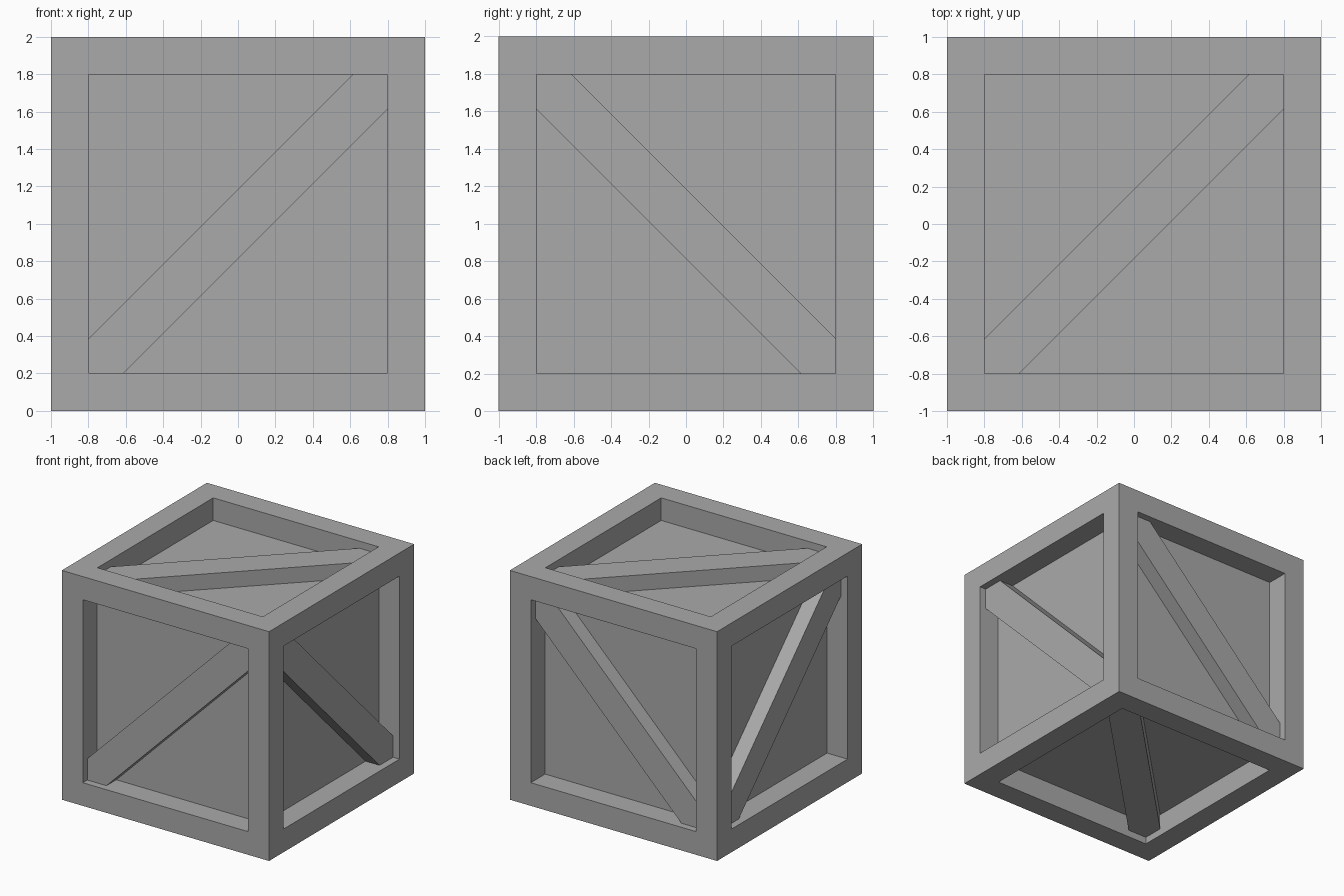
import bpy, bmesh
from mathutils import Matrix, Vector

RAIL = 0.202      # width of the frame rails
PANEL = 0.803     # distance of the panels from the centre
BRACE = 0.938     # distance of the brace faces from the centre
BAND = 0.186      # brace half width, measured along an axis

old = bpy.data.objects.get("Cube")
if old:
    bpy.data.objects.remove(old)

# One plain grey for the whole crate
grey = bpy.data.materials.new("crate_grey")
grey.use_nodes = True
colour = (0.4, 0.4, 0.4, 1)
grey.diffuse_color = colour
grey.node_tree.nodes["Principled BSDF"].inputs["Base Color"].default_value = colour


def add_object(name, bm):
    bmesh.ops.recalc_face_normals(bm, faces=bm.faces)
    mesh = bpy.data.meshes.new(name)
    bm.to_mesh(mesh)
    bm.free()
    mesh.materials.append(grey)
    obj = bpy.data.objects.new(name, mesh)
    bpy.context.collection.objects.link(obj)
    return obj


# Crate body: a cube with every side inset and sunk to leave a frame
bm = bmesh.new()
bmesh.ops.create_cube(bm, size=2, matrix=Matrix.Translation((0, 0, 1)))
sides = list(bm.faces)
bmesh.ops.inset_individual(bm, faces=sides, thickness=RAIL, use_even_offset=True)
for panel in bmesh.ops.extrude_discrete_faces(bm, faces=sides)["faces"]:
    panel.normal_update()
    bmesh.ops.translate(bm, verts=panel.verts, vec=panel.normal * (PANEL - 1))
add_object("crate_frame_and_panels", bm)


def add_brace(name, across, up, out):
    """Diagonal board from the (-across, -up) corner to the (+across, +up) one."""
    e = 1 - RAIL
    c = e - BAND
    outline = [(-e, -e), (-c, -e), (e, c), (e, e), (c, e), (-e, -c)]
    a, u, o = Vector(across), Vector(up), Vector(out)
    centre = Vector((0, 0, 1))
    bm = bmesh.new()
    face = bm.faces.new([bm.verts.new(centre + a * s + u * t + o * PANEL)
                         for s, t in outline])
    new = bmesh.ops.extrude_face_region(bm, geom=[face], use_keep_orig=True)["geom"]
    tips = [v for v in new if isinstance(v, bmesh.types.BMVert)]
    bmesh.ops.translate(bm, verts=tips, vec=o * (BRACE - PANEL))
    add_object(name, bm)


# Opposite sides carry braces running the same way
X, Y, Z = (1, 0, 0), (0, 1, 0), (0, 0, 1)
for name, across, up, out in [
        ("front_brace", X, Z, (0, -1, 0)), ("back_brace", X, Z, Y),
        ("left_brace", (0, -1, 0), Z, X), ("right_brace", (0, -1, 0), Z, (-1, 0, 0)),
        ("top_brace", X, Y, Z), ("bottom_brace", X, Y, (0, 0, -1))]:
    add_brace(name, across, up, out)
